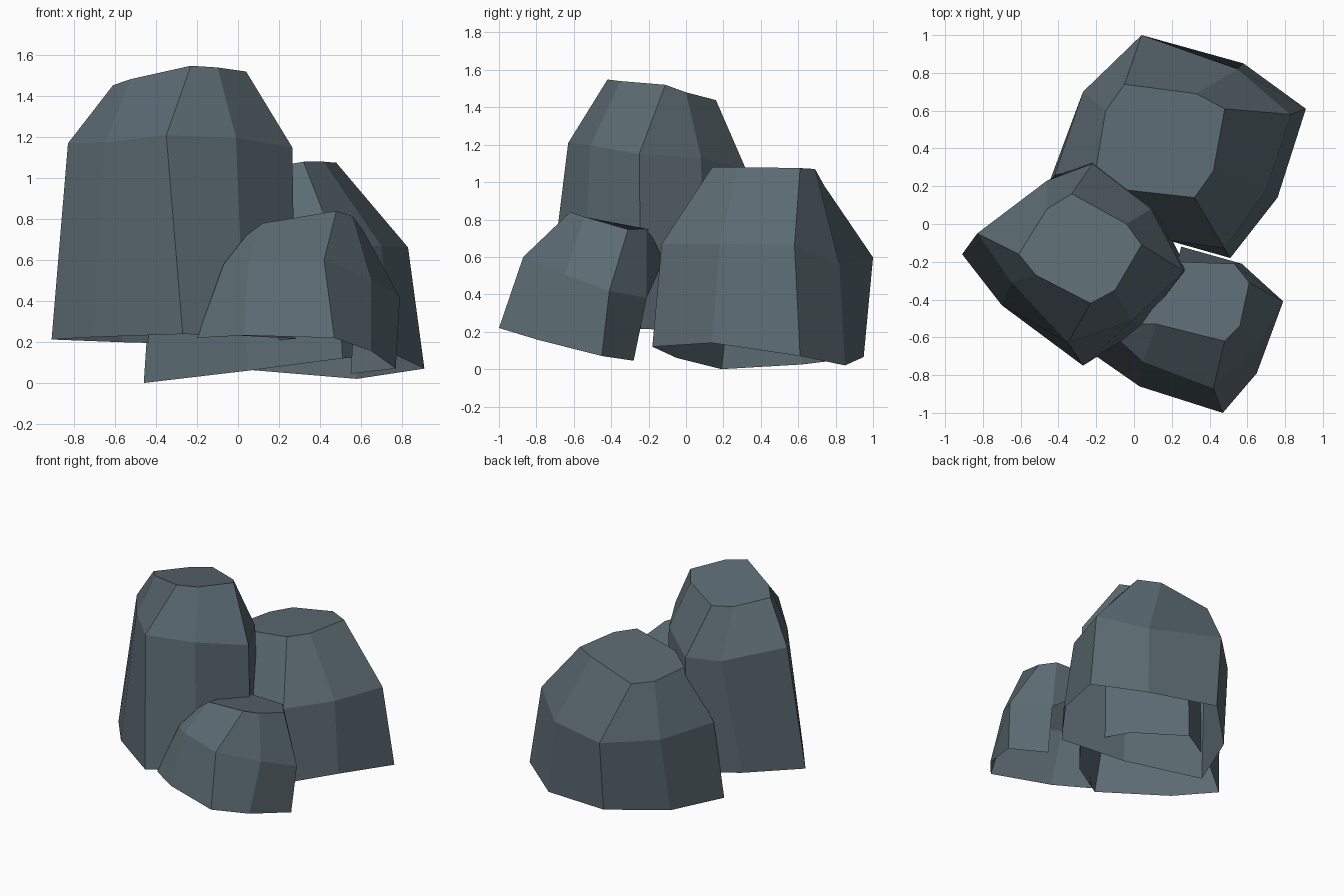
import bpy, bmesh

slate = bpy.data.materials.new("slate_grey")
slate.diffuse_color = (0.105, 0.145, 0.168, 1)


def rock(name, rings, skip=()):
    """Stack eight-sided rings and cap the top; the base stays open.
    A point is (x, y) on the ring's plane z = c + a*x + b*y, or (x, y, z).
    skip holds (level, side) of buried faces that are left out."""
    bm = bmesh.new()
    loops = [[bm.verts.new((p[0], p[1], p[2] if len(p) > 2 else c + a * p[0] + b * p[1]))
              for p in pts] for (c, a, b), pts in rings]
    for k, (lo, hi) in enumerate(zip(loops, loops[1:])):
        n = len(lo)
        for i in range(n):
            j = (i + 1) % n
            if (k, i) not in skip:
                bm.faces.new((lo[i], lo[j], hi[j], hi[i]))
    top = bm.faces.new(loops[-1])
    bmesh.ops.recalc_face_normals(bm, faces=bm.faces)
    top.normal_update()
    if top.normal.z < 0:
        bmesh.ops.reverse_faces(bm, faces=bm.faces)
    loose = [v for v in bm.verts if not v.link_faces]
    bmesh.ops.delete(bm, geom=loose, context='VERTS')
    me = bpy.data.meshes.new(name)
    bm.to_mesh(me)
    bm.free()
    me.materials.append(slate)
    ob = bpy.data.objects.new(name, me)
    bpy.context.collection.objects.link(ob)


# tall rock on the left: base, shoulder, top
rock("tall_rock", [
    ((0.205, 0, -0.045), [(-.91, -.16), (-.70, -.43), (-.27, -.75), (.03, -.56),
                          (.28, -.24), (.11, .10), (-.22, .34), (-.57, .13)]),
    ((1.14, 0, -0.11), [(-.83, -.05, 1.17), (-.65, -.31), (-.35, -.63), (-.01, -.51),
                        (.265, -.25, 1.15), (.09, .08), (-.22, .32, 1.07), (-.46, .23, 1.07)]),
    ((1.51, .136, -.166), [(-.61, -.16), (-.52, -.27), (-.23, -.42), (-.10, -.35, 1.54),
                           (.04, -.11, 1.52), (-.04, .0, 1.48), (-.33, .16), (-.46, .08)]),
])

# wide rock at the back right
rock("wide_rock", [
    ((0, 0, 0), [(.04, .95, .065), (-.30, .62, .025), (-.46, .19, .0), (.05, -.05, .06),
                 (.51, -.18, .12), (.76, .14, .14), (.91, .61, .07), (.58, .85, .02)]),
    ((.635, .06, -.04), [(.04, 1.0), (-.27, .70), (-.42, .26), (.02, -.06),
                         (.48, -.13), (.70, .18), (.83, .58), (.55, .82, .56)]),
    ((1.037, .163, -.066), [(-.05, .74), (-.15, .60), (-.20, .30), (-.04, .18),
                            (.32, .14), (.42, .28, 1.08), (.48, .61), (.33, .69, 1.07)]),
])

# small rock at the front right, open where it is buried in the others
rock("small_rock", [
    ((.047, -.098, -.219), [(.47, -1.0), (.65, -.79), (.77, -.45), (.55, -.28, .045),
                            (.27, -.14), (.10, -.45), (-.20, -.70), (.03, -.86)]),
    ((.383, -.115, -.305), [(.42, -.87), (.65, -.65), (.79, -.41), (.57, -.21),
                            (.25, -.12, .58), (.13, -.36), (-.07, -.62), (.05, -.73)]),
    ((.69, -.05, -.28), [(.48, -.62), (.56, -.54), (.61, -.31), (.53, -.21, .75),
                         (.23, -.20, .75), (.13, -.40, .76), (.04, -.53, .72), (.12, -.53, .78)]),
], skip={(0, 3), (0, 4), (0, 5), (1, 4), (1, 5)})
